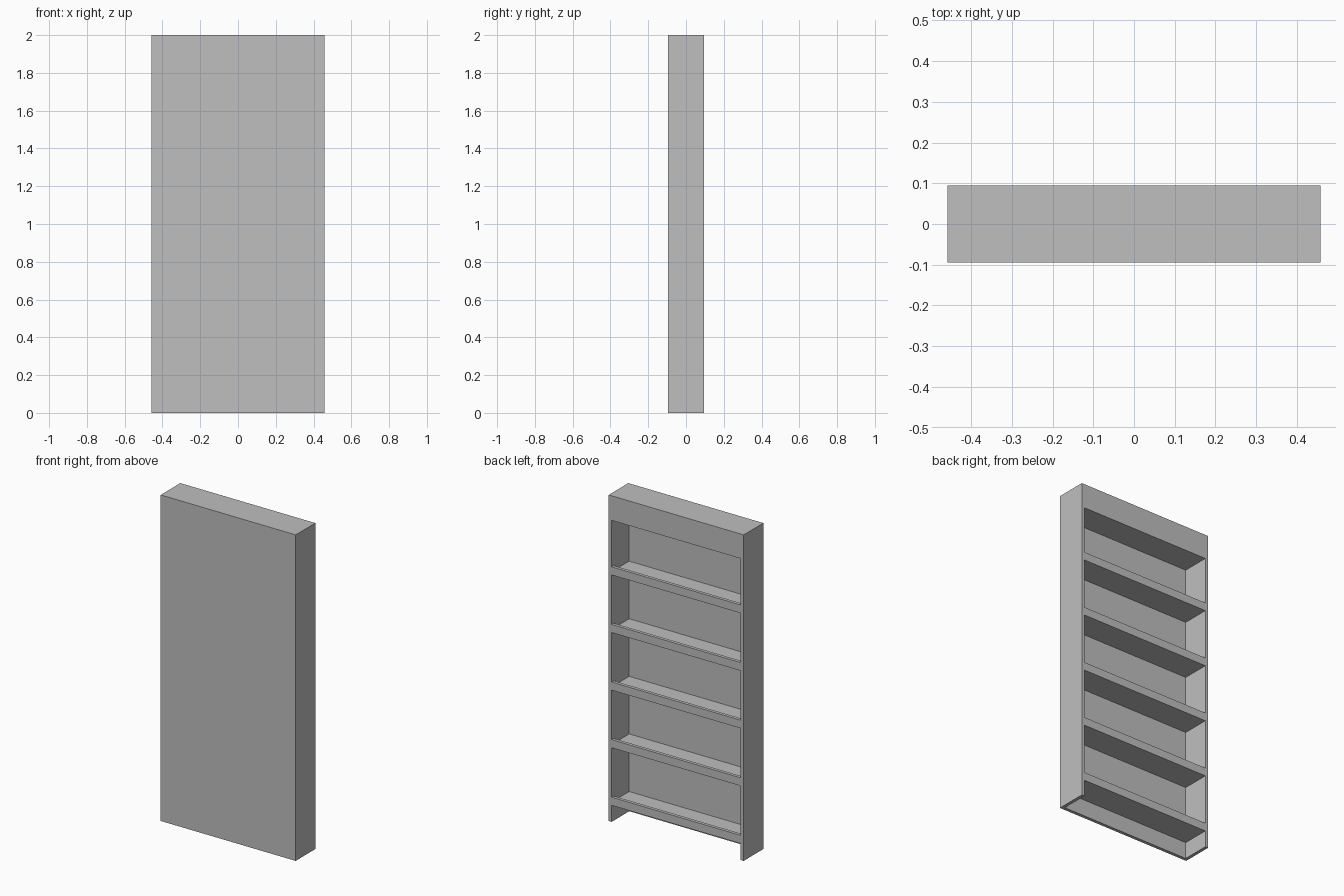
import bpy

if "Cube" in bpy.data.objects:
    bpy.data.objects.remove(bpy.data.objects["Cube"])

W, D, H = 0.458, 0.095, 2.0   # half width, half depth, height
T = 0.02                      # board thickness
IN = W - T                    # inner half width
FLOOR = -D + T                # inner face of the closed panel

grey = bpy.data.materials.new("plain grey")
grey.diffuse_color = (0.52, 0.52, 0.52, 1)
grey.use_nodes = True
grey.node_tree.nodes["Principled BSDF"].inputs["Base Color"].default_value = grey.diffuse_color


def board(name, x, y, z):
    """Box spanning the given (min, max) ranges."""
    bpy.ops.mesh.primitive_cube_add(
        size=1, location=[(a + b) / 2 for a, b in (x, y, z)])
    ob = bpy.context.object
    ob.name = name
    ob.scale = [b - a for a, b in (x, y, z)]
    bpy.ops.object.transform_apply(location=False, rotation=False, scale=True)
    ob.data.materials.append(grey)
    return ob


# Outer case: closed panel, two sides, thick top
board("closed_panel", (-IN, IN), (-D, FLOOR), (0, H))
board("left_side", (-W, -IN), (-D, D), (0, H))
board("right_side", (IN, W), (-D, D), (0, H))
board("top_box", (-IN, IN), (FLOOR, D), (1.849, H))

# Five shelves, each with a raised lip along the open edge
for i in range(5):
    z = 0.101 + i * 0.3533
    board(f"shelf_{i + 1}", (-IN, IN), (FLOOR, D - T), (z, z + T))
    board(f"shelf_lip_{i + 1}", (-IN, IN), (D - T, D), (z, z + 0.05))
